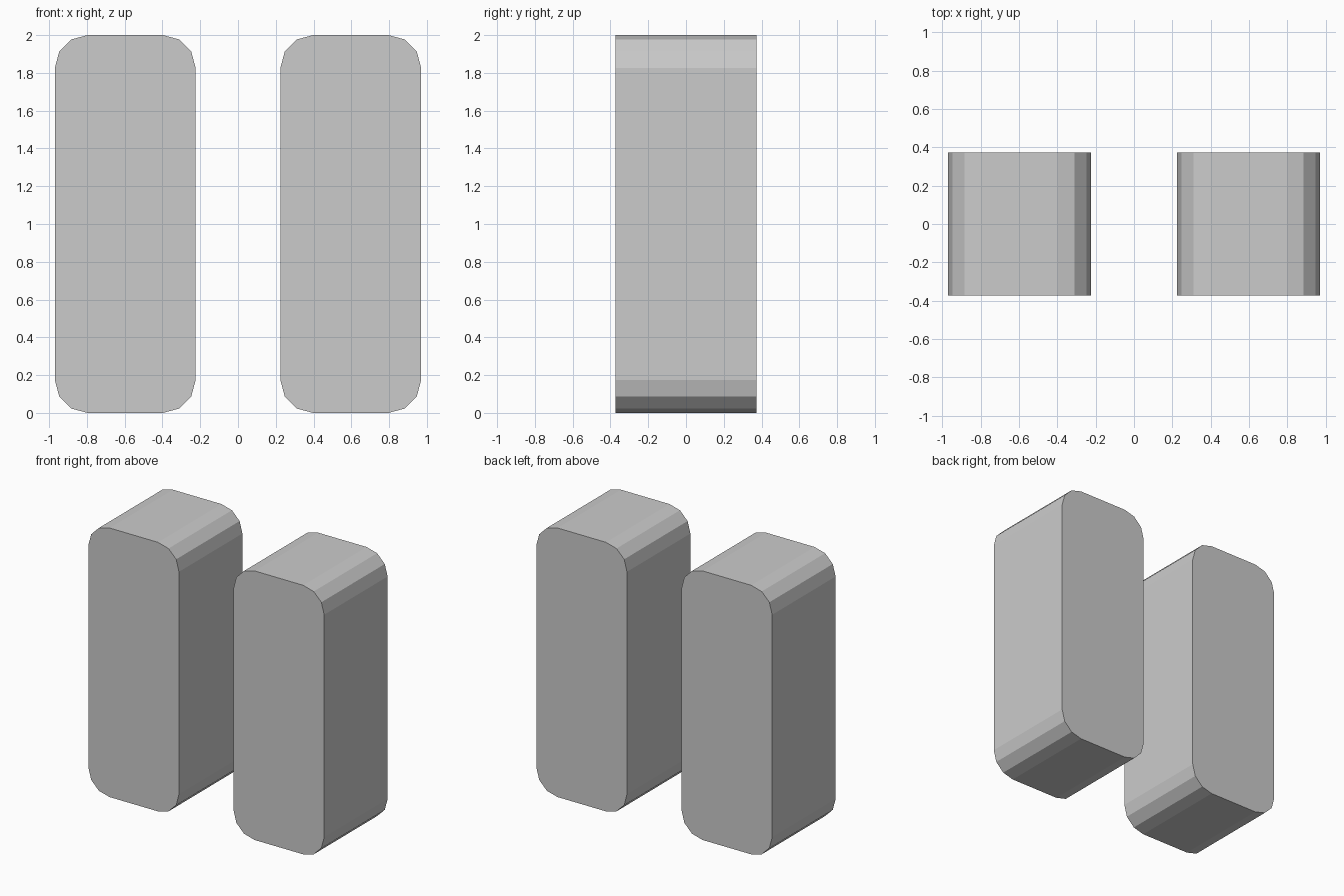
import bpy, bmesh
from math import sin, cos, pi

if "Cube" in bpy.data.objects:
    bpy.data.objects.remove(bpy.data.objects["Cube"])

W, D, H, R, SEG = 0.745, 0.745, 2.0, 0.173, 3


def rounded_block(name, cx):
    # rounded rectangle profile in XZ, four faceted corners
    corners = [(W / 2 - R, H - R, 0), (-W / 2 + R, H - R, 1),
               (-W / 2 + R, R, 2), (W / 2 - R, R, 3)]
    bm = bmesh.new()
    verts = []
    for x, z, quarter in corners:
        for i in range(SEG + 1):
            a = (quarter + i / SEG) * pi / 2
            verts.append(bm.verts.new((x + R * cos(a), -D / 2, z + R * sin(a))))
    face = bm.faces.new(verts)
    # extrude through the depth
    ext = bmesh.ops.extrude_face_region(bm, geom=[face], use_keep_orig=True)
    moved = [g for g in ext["geom"] if isinstance(g, bmesh.types.BMVert)]
    bmesh.ops.translate(bm, verts=moved, vec=(0, D, 0))
    bmesh.ops.recalc_face_normals(bm, faces=bm.faces[:])
    mesh = bpy.data.meshes.new(name)
    bm.to_mesh(mesh)
    bm.free()
    obj = bpy.data.objects.new(name, mesh)
    obj.location.x = cx
    bpy.context.collection.objects.link(obj)
    return obj


# two matching upright blocks
for name, side in (("left_block", -1), ("right_block", 1)):
    rounded_block(name, side * 0.597)
